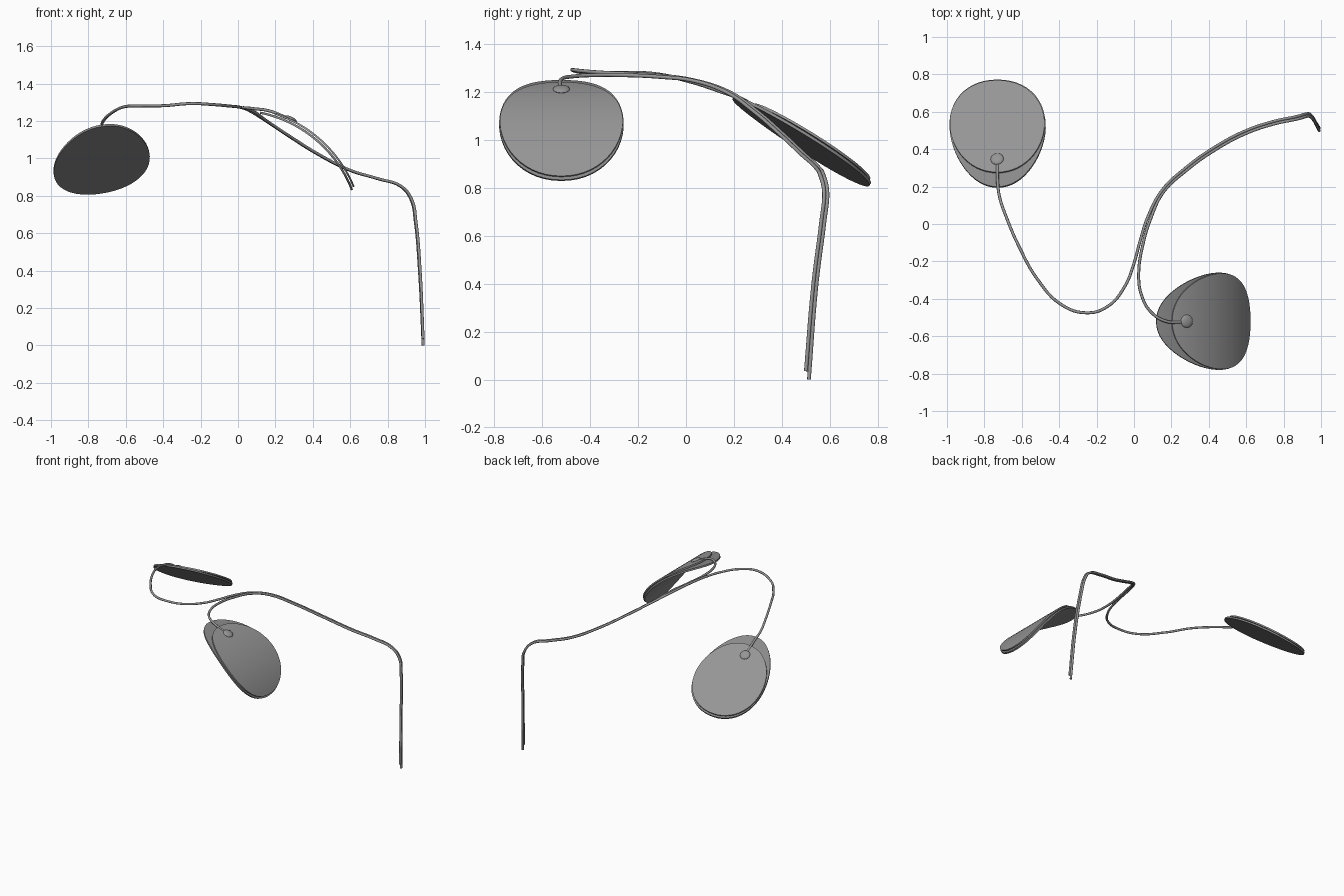
import bpy, bmesh, math
from mathutils import Vector, Matrix

cube = bpy.data.objects.get("Cube")
if cube:
    bpy.data.objects.remove(cube, do_unlink=True)


def material(name, value):
    mat = bpy.data.materials.new(name)
    color = (value, value, value, 1)
    mat.use_nodes = True
    mat.diffuse_color = color
    mat.node_tree.nodes["Principled BSDF"].inputs["Base Color"].default_value = color
    return mat


grey = material("grey metal", 0.3)
lower_grey = material("darker grey metal", 0.25)


def finish(bm, name, mat):
    bmesh.ops.recalc_face_normals(bm, faces=bm.faces)
    mesh = bpy.data.meshes.new(name)
    bm.to_mesh(mesh)
    bm.free()
    mesh.materials.append(mat)
    obj = bpy.data.objects.new(name, mesh)
    bpy.context.collection.objects.link(obj)
    bpy.ops.object.select_all(action='DESELECT')
    obj.select_set(True)
    bpy.context.view_layer.objects.active = obj
    bpy.ops.object.shade_smooth_by_angle(angle=math.radians(35))
    return obj


# Bent rod swept through a few points
def rod(name, points):
    curve = bpy.data.curves.new(name, 'CURVE')
    curve.dimensions = '3D'
    curve.bevel_depth = 0.008
    curve.bevel_resolution = 2
    curve.resolution_u = 6
    curve.use_fill_caps = True
    spline = curve.splines.new('BEZIER')
    spline.bezier_points.add(len(points) - 1)
    for bp, p in zip(spline.bezier_points, points):
        bp.co = p
        bp.handle_left_type = bp.handle_right_type = 'AUTO'
    curve.materials.append(grey)
    obj = bpy.data.objects.new(name, curve)
    bpy.context.collection.objects.link(obj)


# Egg-shaped reflector: two thin layered plates and a flat knob.
# The centre line pitches from h0 to h1 along its length.
LENGTH = 0.675


def shade(name, origin, forward, across, h0, h1):
    origin, forward, across = Vector(origin), Vector(forward), Vector(across).normalized()

    def station(s):
        steps = 24
        p = origin.copy()
        for i in range(steps):
            h = h0 + (h1 - h0) * s / LENGTH * (i + 0.5) / steps
            p += (forward * math.cos(h) + Vector((0, 0, math.sin(h)))) * s / steps
        h = h0 + (h1 - h0) * s / LENGTH
        tangent = forward * math.cos(h) + Vector((0, 0, math.sin(h)))
        normal = across.cross(tangent).normalized()
        return p, tangent, normal if normal.z > 0 else -normal

    def plate(part, start, end, half, taper, lift, thick, mat):
        bm = bmesh.new()
        rows, n = [], 28
        for i in range(n + 1):
            t = math.pi * i / n
            p, _, normal = station(start + (end - start) * (1 - math.cos(t)) / 2)
            w = half * max(math.sin(t), 0.001) ** 0.95 * (1 - taper * math.cos(t))
            rows.append([[bm.verts.new(p + across * w * k + normal * (lift + d))
                          for k in (-1, 1)] for d in (0, thick)])
        for a, b in zip(rows, rows[1:]):
            (a0, a1), (a2, a3) = a
            (b0, b1), (b2, b3) = b
            for quad in ((a0, a1, b1, b0), (a2, b2, b3, a3),
                         (a0, b0, b2, a2), (a1, a3, b3, b1)):
                bm.faces.new(quad)
        for (c0, c1), (c2, c3) in (rows[0], rows[-1]):
            bm.faces.new((c0, c1, c3, c2))
        finish(bm, name + part, mat)

    plate("_lower_plate", 0, LENGTH, 0.257, 0.15, -0.012, 0.012, lower_grey)
    plate("_upper_plate", 0.083, LENGTH - 0.012, 0.256, 0.06, 0.004, 0.01, grey)

    # Fixing knob near the narrow end
    p, tangent, normal = station(0.165)
    side = normal.cross(tangent)
    frame = Matrix((tangent, side, normal)).transposed().to_4x4()
    bm = bmesh.new()
    bmesh.ops.create_uvsphere(bm, u_segments=20, v_segments=10, radius=1)
    bmesh.ops.transform(bm, verts=bm.verts, matrix=Matrix.Translation(p + normal * 0.015)
                        @ frame @ Matrix.Diagonal((0.035, 0.035, 0.012, 1)))
    finish(bm, name + "_knob", grey)


shade("right_shade", (-0.73, 0.2, 1.18), (0, 1, 0), (1, 0, 0.155), -0.559, -0.559)
shade("left_shade", (0.12, -0.52, 1.25), (1, 0, 0), (0, 1, 0), -0.2, -1.2)

# Shared run of both rods: up the post, over the bend and along the arm
post = [(0.97, 0.545, 0.4), (0.948, 0.578, 0.66), (0.925, 0.59, 0.78),
        (0.87, 0.575, 0.85), (0.75, 0.55, 0.89), (0.6, 0.5, 0.935),
        (0.43, 0.41, 1.02), (0.27, 0.295, 1.12), (0.15, 0.18, 1.2)]

rod("long_arm", [(0.99, 0.513, 0)] + post + [
    (0.075, 0.04, 1.247), (0.03, -0.1, 1.268), (0, -0.21, 1.275), (-0.05, -0.335, 1.28),
    (-0.14, -0.44, 1.288), (-0.25, -0.475, 1.293), (-0.39, -0.43, 1.282),
    (-0.52, -0.29, 1.28), (-0.61, -0.13, 1.275), (-0.68, 0.03, 1.24),
    (-0.72, 0.15, 1.2), (-0.73, 0.24, 1.167), (-0.73, 0.33, 1.108)])

rod("short_arm", [(0.99, 0.5, 0.035)] + [(x + 0.004, y - 0.014, z) for x, y, z in post] + [
    (0.09, 0.03, 1.247), (0.05, -0.1, 1.262), (0.025, -0.27, 1.27), (0.04, -0.38, 1.27),
    (0.09, -0.47, 1.265), (0.17, -0.52, 1.253), (0.265, -0.525, 1.215)])
